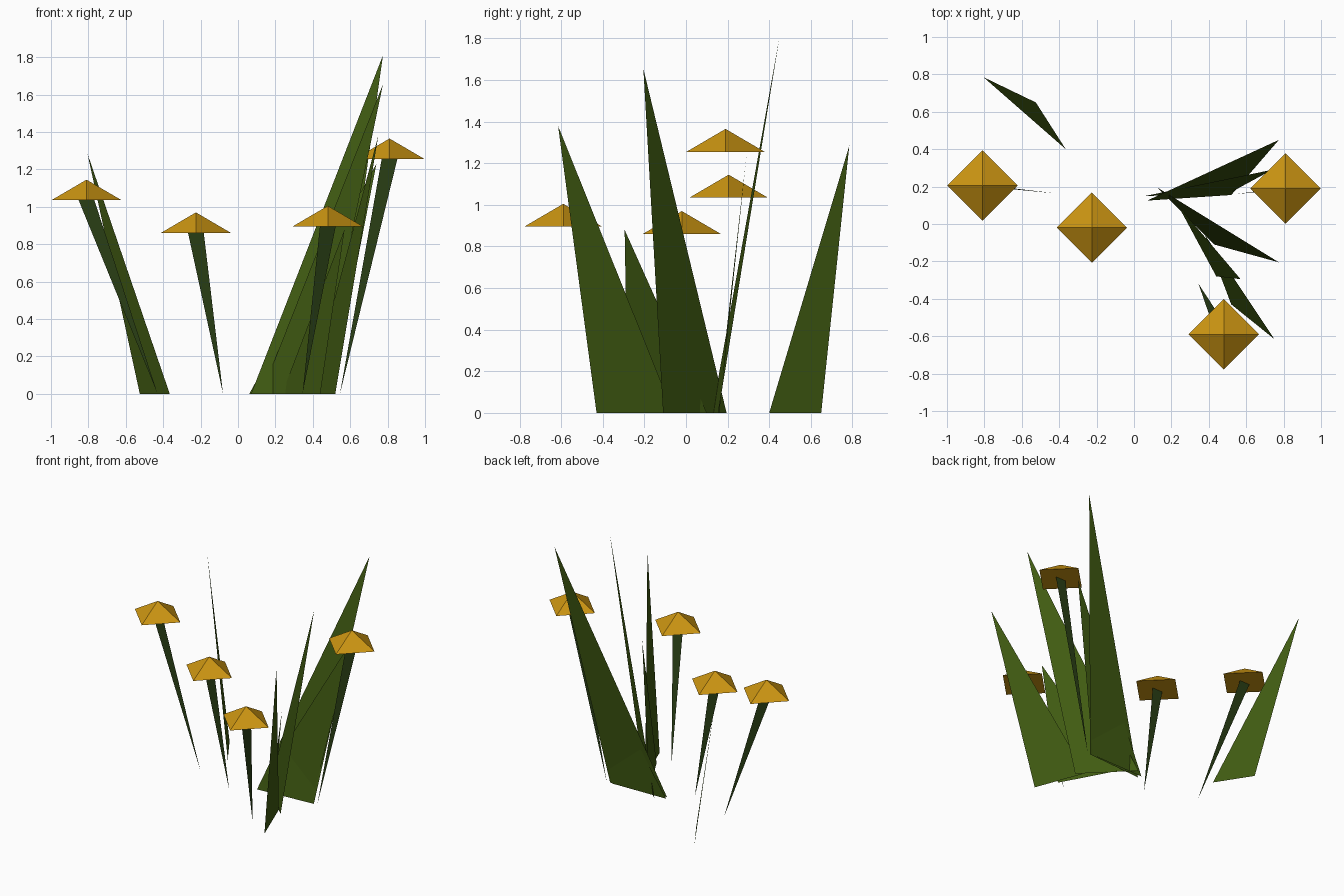
import bpy
import bmesh
from mathutils import Vector

if "Cube" in bpy.data.objects:
    bpy.data.objects.remove(bpy.data.objects["Cube"])


def material(name, rgb):
    m = bpy.data.materials.new(name)
    m.diffuse_color = (*rgb, 1.0)
    m.use_nodes = True
    m.node_tree.nodes["Principled BSDF"].inputs["Base Color"].default_value = m.diffuse_color
    return m


LEAF = material("leaf green", (0.052, 0.105, 0.006))
STEM = material("dark stem green", (0.022, 0.048, 0.007))
PETAL = material("golden yellow", (0.60, 0.30, 0.006))


def add_object(name, bm, mat):
    mesh = bpy.data.meshes.new(name)
    bm.to_mesh(mesh)
    bm.free()
    mesh.materials.append(mat)
    ob = bpy.data.objects.new(name, mesh)
    bpy.context.collection.objects.link(ob)
    return ob


def card(name, points, mat):
    """Flat three-cornered card, facing upward."""
    bm = bmesh.new()
    face = bm.faces.new([bm.verts.new(p) for p in points])
    face.normal_update()
    if face.normal.z < 0:
        face.normal_flip()
    return add_object(name, bm, mat)


# Leaf blades: two ground corners (x, y) and a tip (x, y, z)
blades = [
    ((-0.365, 0.40), (-0.525, 0.65), (-0.805, 0.785, 1.285)),
    ((0.07, 0.125), (0.52, 0.155), (0.775, 0.45, 1.81)),
    ((0.06, 0.15), (0.50, 0.16), (0.74, 0.29, 1.23)),
    ((0.125, 0.195), (0.43, -0.11), (0.775, -0.205, 1.655)),
    ((0.235, 0.10), (0.44, -0.28), (0.57, -0.295, 0.88)),
    ((0.38, -0.06), (0.52, -0.43), (0.75, -0.615, 1.38)),
]
for i, (a, b, tip) in enumerate(blades, 1):
    card(f"leaf_blade_{i}", [(*a, 0), (*b, 0), tip], LEAF)

# Flowers: stem foot (x, y) and centre of the head's base (x, y, z)
flowers = [
    ((-0.43, 0.165), (-0.81, 0.205, 1.035)),
    ((-0.08, 0.01), (-0.225, -0.02, 0.86)),
    ((0.345, -0.32), (0.48, -0.59, 0.895)),
    ((0.545, 0.16), (0.81, 0.19, 1.255)),
]
R, H, W = 0.188, 0.11, 0.042
for i, (foot, centre) in enumerate(flowers, 1):
    c = Vector(centre)
    # Stem widening from the foot to the head
    card(f"flower_stem_{i}",
         [(*foot, 0), c + Vector((W, 0, 0)), c - Vector((W, 0, 0))], STEM)

    # Four-sided pyramid head with a closed base
    bm = bmesh.new()
    ring = [bm.verts.new(c + Vector(d) * R)
            for d in ((1, 0, 0), (0, 1, 0), (-1, 0, 0), (0, -1, 0))]
    apex = bm.verts.new(c + Vector((0, 0, H)))
    for k in range(4):
        bm.faces.new((ring[k], ring[(k + 1) % 4], apex))
    bm.faces.new(ring[::-1])
    add_object(f"flower_head_{i}", bm, PETAL)
